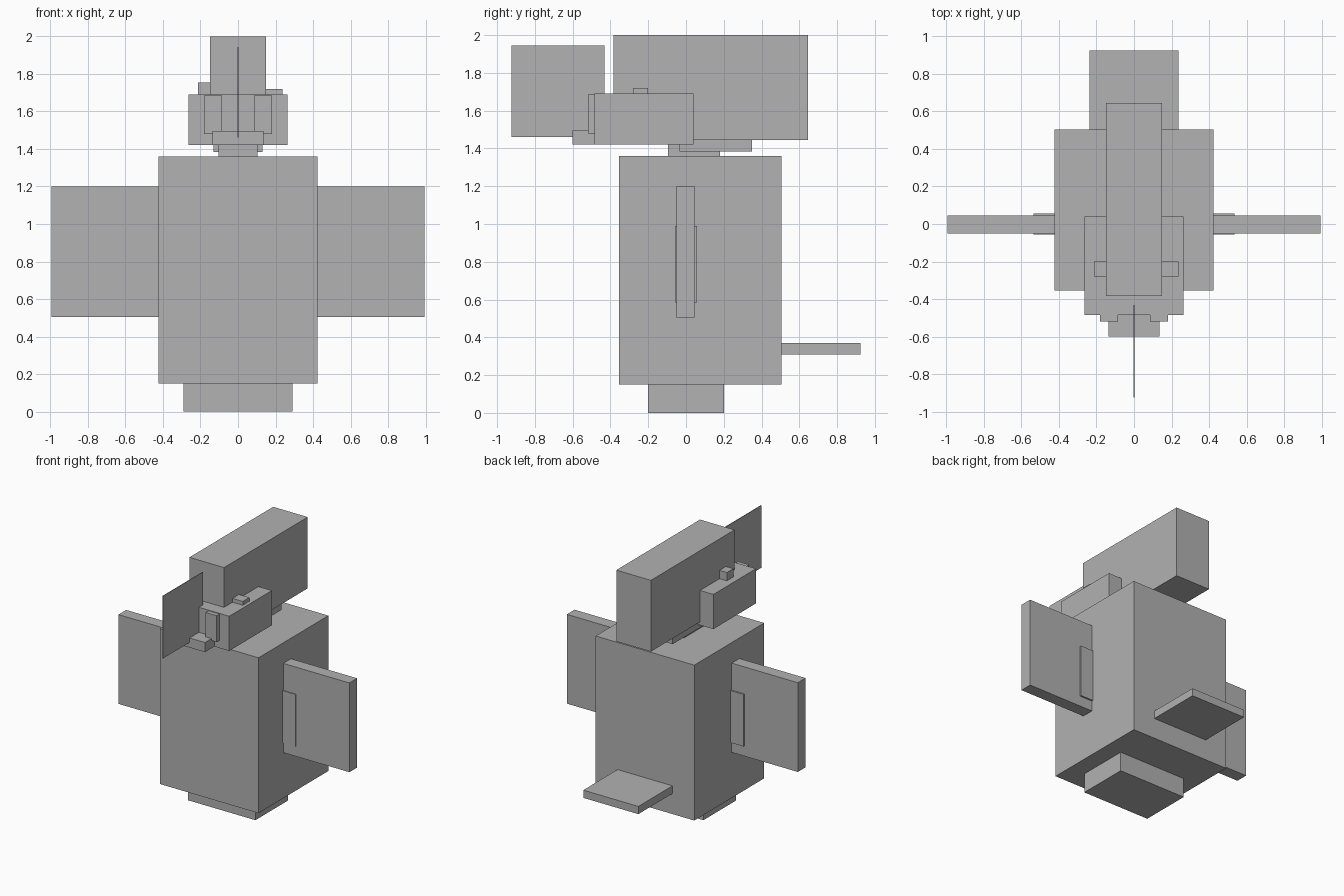
import bpy
import bmesh
from mathutils import Vector

default = bpy.data.objects.get("Cube")
if default:
    bpy.data.objects.remove(default, do_unlink=True)

GREY = (0.445, 0.445, 0.445, 1.0)
grey = bpy.data.materials.new("plain_grey")
grey.use_nodes = True
grey.diffuse_color = GREY
grey.node_tree.nodes["Principled BSDF"].inputs["Base Color"].default_value = GREY


def box(name, x, y, z):
    """Add a box spanning the given (low, high) ranges."""
    spans = (x, y, z)
    center = Vector([(lo + hi) / 2 for lo, hi in spans])
    size = Vector([hi - lo for lo, hi in spans])
    bm = bmesh.new()
    bmesh.ops.create_cube(bm, size=1)
    bmesh.ops.scale(bm, vec=size, verts=bm.verts)
    mesh = bpy.data.meshes.new(name)
    bm.to_mesh(mesh)
    bm.free()
    mesh.materials.append(grey)
    obj = bpy.data.objects.new(name, mesh)
    obj.location = center
    bpy.context.collection.objects.link(obj)
    return obj


def centred(name, half, y, z):
    return box(name, (-half, half), y, z)


def pair(name, x, y, z):
    box("left_" + name, x, y, z)
    box("right_" + name, (-x[1], -x[0]), y, z)


# Body, foot block and tail
centred("body", 0.425, (-0.355, 0.505), (0.15, 1.36))
centred("foot_block", 0.29, (-0.2, 0.2), (0, 0.15))
centred("tail", 0.237, (0.505, 0.925), (0.31, 0.37))

# Wings with a raised shoulder pad at each root
pair("wing", (0.425, 0.995), (-0.05, 0.045), (0.505, 1.2))
pair("shoulder_pad", (0.425, 0.535), (-0.057, 0.057), (0.585, 0.99))

# Neck and the ledge behind it
centred("neck", 0.105, (-0.095, 0.18), (1.36, 1.42))
centred("neck_ledge", 0.13, (-0.035, 0.35), (1.385, 1.445))

# Head, beak and eye plates
centred("head", 0.264, (-0.485, 0.04), (1.42, 1.69))
centred("beak", 0.135, (-0.6, -0.485), (1.42, 1.495))
pair("eye", (0.085, 0.18), (-0.52, -0.485), (1.48, 1.685))

# Tall crest, with an uneven knob on either side
centred("crest", 0.149, (-0.385, 0.645), (1.445, 2.0))
box("left_knob", (0.149, 0.237), (-0.28, -0.2), (1.69, 1.72))
box("right_knob", (-0.212, -0.149), (-0.28, -0.2), (1.69, 1.755))

# Thin upright fin ahead of the crest
centred("front_fin", 0.003, (-0.925, -0.432), (1.46, 1.945))
